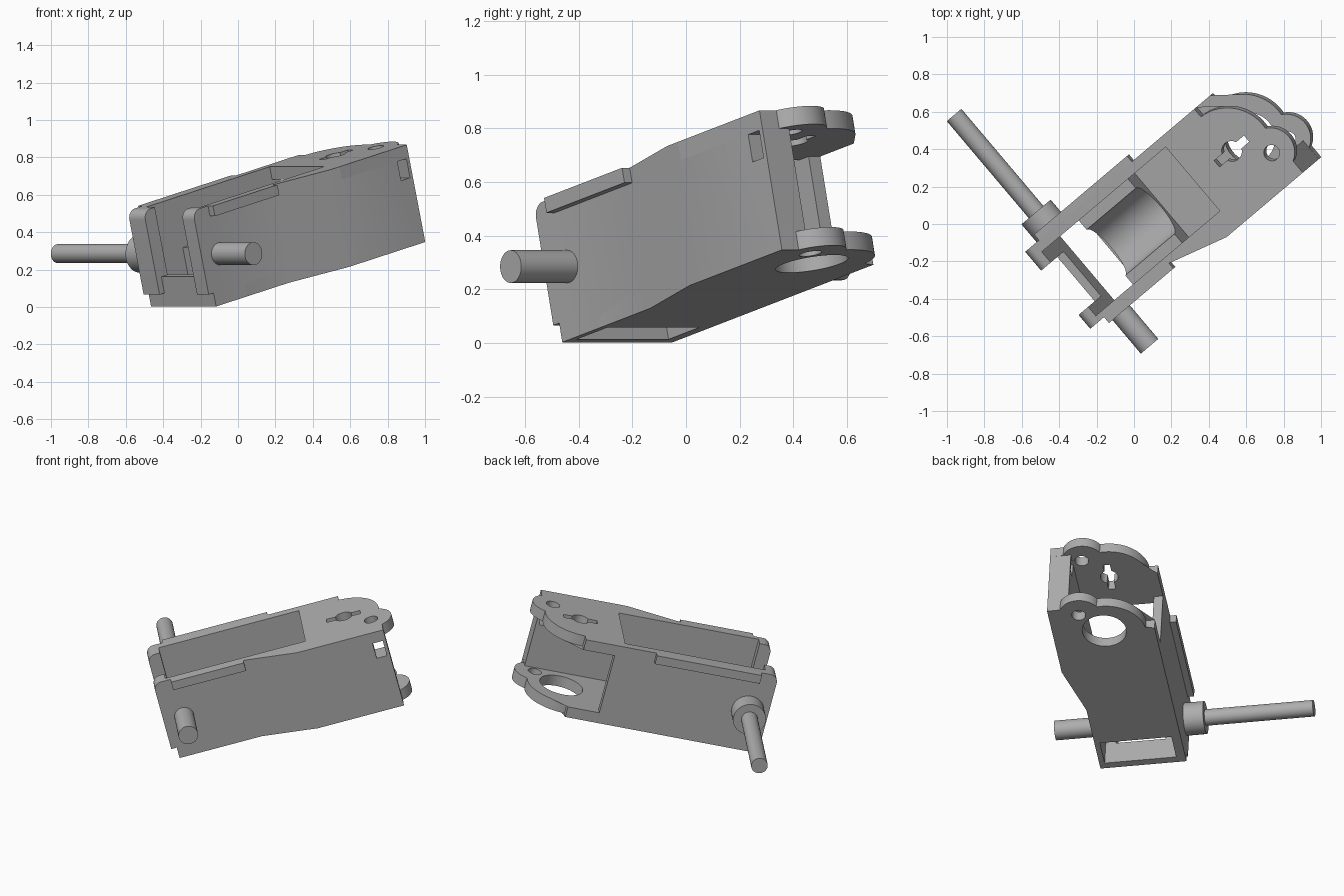
import bpy, bmesh
from math import radians, cos, sin, hypot
from mathutils import Matrix

cube = bpy.data.objects.get("Cube")
if cube:
    bpy.data.objects.remove(cube, do_unlink=True)

grey = bpy.data.materials.new("plain grey")
grey.use_nodes = True
colour = (0.42, 0.42, 0.42, 1)
grey.diffuse_color = colour
grey.node_tree.nodes["Principled BSDF"].inputs["Base Color"].default_value = colour

# Everything is built level (u along, v across, w up) and then tilted
TILT = Matrix.Rotation(radians(40.2), 4, 'Z') @ Matrix.Rotation(radians(-14), 4, 'Y')
PLACE = {'u': lambda a, b, t: (t, a, b),
         'v': lambda a, b, t: (a, t, b),
         'w': lambda a, b, t: (a, b, t)}


def prism(name, outline, lo, hi, axis='w'):
    """Extrude an outline along one local axis."""
    bm = bmesh.new()
    rings = [[bm.verts.new(PLACE[axis](a, b, t)) for a, b in outline] for t in (lo, hi)]
    n = len(outline)
    for ring in rings:
        bm.faces.new(ring)
    for i in range(n):
        j = (i + 1) % n
        bm.faces.new((rings[0][i], rings[0][j], rings[1][j], rings[1][i]))
    bmesh.ops.recalc_face_normals(bm, faces=bm.faces)
    mesh = bpy.data.meshes.new(name)
    bm.to_mesh(mesh)
    bm.free()
    mesh.materials.append(grey)
    mesh.shade_smooth()
    mesh.set_sharp_from_angle(angle=radians(30))
    obj = bpy.data.objects.new(name, mesh)
    bpy.context.collection.objects.link(obj)
    obj.matrix_world = TILT
    return obj


def rect(a0, a1, b0, b1):
    return [(a0, b0), (a1, b0), (a1, b1), (a0, b1)]


def arc(a, b, r, start=0, end=352.5, steps=47):
    angles = [radians(start + (end - start) * i / steps) for i in range(steps + 1)]
    return [(a + r * cos(t), b + r * sin(t)) for t in angles]


def cut(obj, cutter):
    """Subtract a cutter, bake the result and drop the cutter."""
    mod = obj.modifiers.new("cut", 'BOOLEAN')
    mod.operation = 'DIFFERENCE'
    mod.solver = 'EXACT'
    mod.object = cutter
    cutter.hide_render = True
    bpy.context.view_layer.update()
    mesh = bpy.data.meshes.new_from_object(obj.evaluated_get(bpy.context.evaluated_depsgraph_get()))
    obj.modifiers.clear()
    obj.data = mesh
    mesh.shade_smooth()
    mesh.set_sharp_from_angle(angle=radians(30))
    bpy.data.objects.remove(cutter, do_unlink=True)


LOW, HIGH, THICK = 0.096, 0.632, 0.07
LEFT, RIGHT, WIDE = 0.262, -0.277, -0.373
LEFT_IN, RIGHT_IN = 0.205, -0.243
BIG = (0.81, -0.035, 0.242)
SMALL = (0.99, -0.177, 0.13)


# Lobed top and bottom plates
def outside(points, circle):
    return [p for p in points if hypot(p[0] - circle[0], p[1] - circle[1]) > circle[2]]


lobes = outside(arc(*SMALL, -62, 170, 60), BIG) + outside(arc(*BIG, -60, 88, 60), SMALL)
back_edge = [(1.05, WIDE)] + lobes + [(0.82, LEFT_IN), (0.82, LEFT)]
bottom = prism("bottom_plate", [(-0.15, LEFT), (-0.15, RIGHT), (0.15, RIGHT), (0.5, WIDE)] + back_edge,
               LOW, LOW + THICK)
top = prism("top_plate", [(0.565, LEFT), (0.565, WIDE)] + back_edge, HIGH - THICK, HIGH)

# Holes in the plates
cut(bottom, prism("cutter", arc(0.834, -0.05, 0.137), 0, 0.3))
cut(top, prism("cutter", arc(0.828, -0.04, 0.055), 0.5, 0.7))
cut(top, prism("cutter", rect(0.72, 0.935, -0.062, -0.018), 0.5, 0.7))
for plate in (bottom, top):
    cut(plate, prism("cutter", arc(0.99, -0.185, 0.043), 0, 1))

# Left wall with rounded front top corner
front_edge = [(-0.375, LOW), (-0.375, 0.17), (-0.41, 0.17)]
corner = arc(-0.36, HIGH - 0.05, 0.05, 180, 90, 8)
prism("left_wall", front_edge + corner + [(0.62, HIGH), (0.62, LOW)], LEFT_IN, LEFT, 'v')

# Right wall: straight inside, stepping out toward the back
right = prism("right_wall", [(-0.35, RIGHT_IN), (-0.35, RIGHT), (0.15, RIGHT), (0.5, WIDE),
                             (1.05, WIDE), (1.05, RIGHT_IN)], LOW, HIGH)
cut(right, prism("cutter", rect(0.965, 1.03, 0.455, 0.56), -0.5, -0.1, 'v'))

# Front posts and the bar between them
post = front_edge + corner + [(-0.33, HIGH), (-0.33, LOW)]
prism("front_post_left", post, 0.13, LEFT, 'v')
prism("front_post_right", post, RIGHT, -0.18, 'v')
prism("front_bar", rect(-0.375, -0.33, LOW, 0.26), RIGHT, LEFT, 'v')

# Lips along the upper edges
prism("left_lip", rect(-0.3, 0.37, 0.575, HIGH), LEFT, 0.302, 'v')
prism("right_lip", rect(-0.3, 0.165, 0.575, HIGH), -0.318, RIGHT, 'v')

# Inner cradle with a rounded trough
trough = arc(-0.02, 0.36, 0.16, 180, 360, 24)
prism("cradle", [(RIGHT_IN, 0.16), (RIGHT_IN, 0.36)] + trough + [(LEFT_IN, 0.36), (LEFT_IN, 0.16)],
      -0.13, 0.225, 'u')

# Side pins and collar
AXLE = (-0.279, 0.363)
prism("left_pin", arc(*AXLE, 0.051), 0.24, 1.066, 'v')
prism("left_collar", arc(*AXLE, 0.102), 0.24, 0.387, 'v')
prism("right_pin", arc(*AXLE, 0.061), -0.553, -0.25, 'v')
